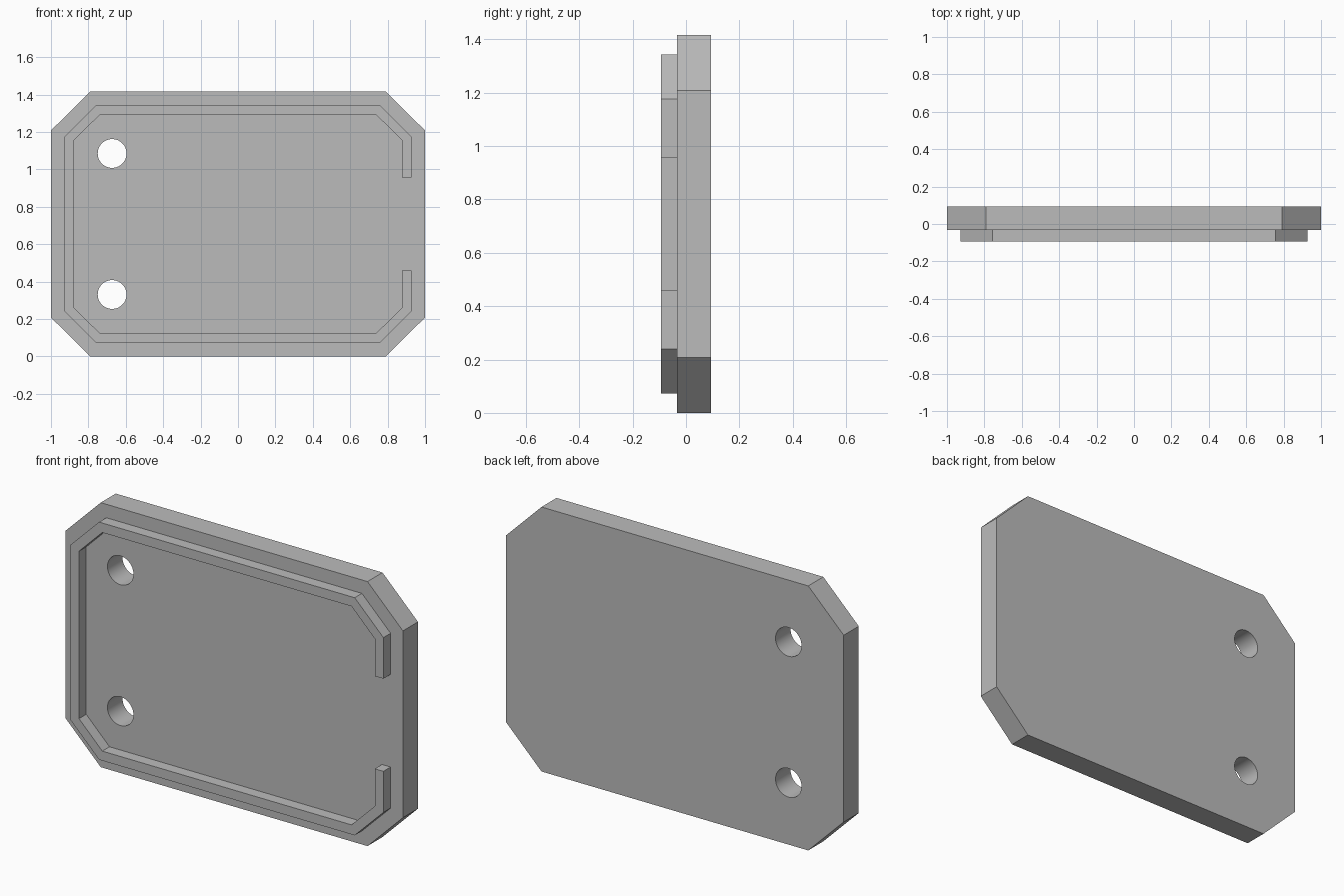
import bpy, bmesh, math

if "Cube" in bpy.data.objects:
    bpy.data.objects.remove(bpy.data.objects["Cube"], do_unlink=True)

MID_Z = 0.708
SPLIT_Y, BACK_Y, FRONT_Y = -0.033, 0.094, -0.094

grey = bpy.data.materials.new("plain grey")
grey.use_nodes = True
colour = (0.5, 0.5, 0.5, 1)
grey.diffuse_color = colour
grey.node_tree.nodes["Principled BSDF"].inputs["Base Color"].default_value = colour


def extrude_outline(name, points, y0, y1):
    """Solid from an x-z outline, running from y0 to y1."""
    bm = bmesh.new()
    face = bm.faces.new([bm.verts.new((x, y0, MID_Z + z)) for x, z in points])
    grown = bmesh.ops.extrude_face_region(bm, geom=[face])["geom"]
    bmesh.ops.translate(bm, vec=(0, y1 - y0, 0),
                        verts=[v for v in grown if isinstance(v, bmesh.types.BMVert)])
    bmesh.ops.recalc_face_normals(bm, faces=bm.faces)
    mesh = bpy.data.meshes.new(name)
    bm.to_mesh(mesh)
    bm.free()
    obj = bpy.data.objects.new(name, mesh)
    bpy.context.collection.objects.link(obj)
    mesh.materials.append(grey)
    return obj


def half_path(x, z, cx, cz, start):
    """Upper half of a chamfered rectangle, from the right side to the left."""
    return [(x, start), (x, cz), (cx, z), (-cx, z), (-x, cz)]


def flip(path):
    return [(x, -z) for x, z in reversed(path)]


# Back plate with cut corners
corners = half_path(1.0, MID_Z, 0.79, 0.5, 0)[1:]
plate = extrude_outline("back_plate", corners + flip(corners), SPLIT_Y, BACK_Y)

# Two round through holes
for side in (-1, 1):
    bpy.ops.mesh.primitive_cylinder_add(
        vertices=64, radius=0.077, depth=1,
        location=(-0.673, 0, MID_Z + side * 0.377), rotation=(math.pi / 2, 0, 0))
    cutter = bpy.context.object
    cutter.name = "hole_cutter_upper" if side > 0 else "hole_cutter_lower"
    cutter.data.materials.append(grey)
    cut = plate.modifiers.new("hole", "BOOLEAN")
    cut.operation, cut.solver, cut.object = "DIFFERENCE", "EXACT", cutter
    bpy.context.view_layer.objects.active = plate
    bpy.ops.object.modifier_apply(modifier=cut.name)
    bpy.data.objects.remove(cutter, do_unlink=True)

# Raised rim, open in the middle of one side
outer = half_path(0.927, 0.636, 0.757, 0.468, 0.248)
inner = half_path(0.876, 0.585, 0.738, 0.448, 0.248)
outer_loop = outer + flip(outer)
inner_loop = inner + flip(inner)
extrude_outline("front_rim", outer_loop + inner_loop[::-1], FRONT_Y, SPLIT_Y)

# Smooth hole walls, keep every corner sharp
bpy.ops.object.select_all(action="DESELECT")
plate.select_set(True)
bpy.context.view_layer.objects.active = plate
bpy.ops.object.shade_smooth_by_angle(angle=math.radians(30))
